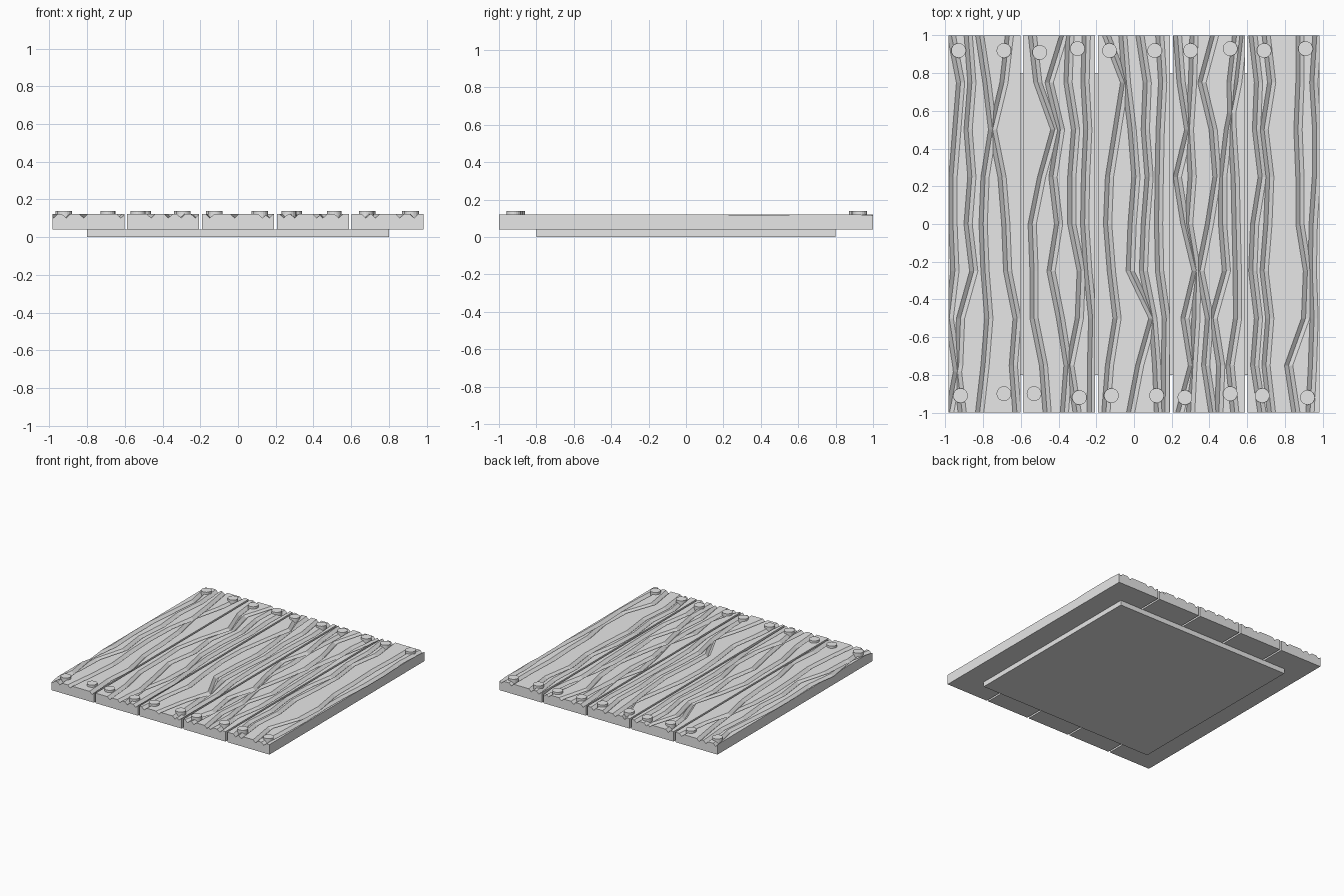
import bpy
import bmesh
import random
from mathutils import Matrix

random.seed(4)
cube = bpy.data.objects.get("Cube")
if cube:
    bpy.data.objects.remove(cube, do_unlink=True)

grey = bpy.data.materials.new("plain_grey")
grey.use_nodes = True
grey.diffuse_color = (0.8, 0.8, 0.8, 1)
grey.node_tree.nodes["Principled BSDF"].inputs["Base Color"].default_value = (0.8, 0.8, 0.8, 1)

PITCH, HALF_WIDTH = 0.397, 0.191
PLANK_BOTTOM, PLANK_TOP = 0.04, 0.122
GROOVE_HALF, GROOVE_DEPTH = 0.022, 0.02


def finish(name, bm):
    """Turn a bmesh into a named, coloured object."""
    bmesh.ops.recalc_face_normals(bm, faces=bm.faces)
    mesh = bpy.data.meshes.new(name)
    bm.to_mesh(mesh)
    bm.free()
    mesh.materials.append(grey)
    obj = bpy.data.objects.new(name, mesh)
    bpy.context.collection.objects.link(obj)
    return obj


def box(name, x, half_x, half_y, low, high):
    bm = bmesh.new()
    place = Matrix.Translation((x, 0, (low + high) / 2))
    size = Matrix.Diagonal((2 * half_x, 2 * half_y, high - low, 1))
    bmesh.ops.create_cube(bm, size=1, matrix=place @ size)
    return finish(name, bm)


def groove_cutter(path):
    """Sweep a V section along evenly spaced stations from back to front."""
    bm = bmesh.new()
    rings = []
    for i, x in enumerate(path):
        y = (1 - 2 * i / (len(path) - 1)) * (1.01 if i in (0, len(path) - 1) else 1)
        section = ((-2 * GROOVE_HALF, GROOVE_DEPTH), (0, -GROOVE_DEPTH), (2 * GROOVE_HALF, GROOVE_DEPTH))
        rings.append([bm.verts.new((x + dx, y, PLANK_TOP + dz)) for dx, dz in section])
    for a, b in zip(rings, rings[1:]):
        for k in range(3):
            n = (k + 1) % 3
            bm.faces.new((a[k], a[n], b[n], b[k]))
    bm.faces.new(rings[0])
    bm.faces.new(rings[-1])
    cutter = finish("groove_cutter", bm)
    cutter.hide_render = True
    return cutter


def wander(x):
    """A nearly straight grain line."""
    return [100 * x + random.uniform(-2.5, 2.5) for _ in range(9)]


# Grain lines of each plank, in hundredths, from back to front
grain = [
    [(-97, -92, -94, -96, -96, -95, -98, -94, -91),
     (-88, -86, -88, -86, -88, -85, -92, -93, -98),
     (-82, -78, -75, -79, -80, -79, -77, -79, -82),
     (-66, -69, -75, -70, -68, -67, -62, -64, -62)],
    [(-54, -51, -42, -49, -54, -53, -53, -48, -46),
     (-37, -45, -39, -43, -40, -44, -39, -35, -37),
     (-34, -35, -31, -33, -33, -28, -29, -34, -30),
     wander(-0.24)],
    [(-15, -5, -9, -13, -14, -12, -9, -13, -15),
     (-6, -4, -1, 1, -1, -2, 10, 3, -2),
     (3, 7, 6, 8, 6, 5, 10, 12, 13),
     wander(0.15)],
    [(23, 25, 29, 23, 27, 33, 27, 31, 24),
     (43, 36, 42, 44, 40, 35, 40, 38, 42),
     (58, 55, 50, 47, 47, 49, 42, 46, 45),
     wander(0.53), wander(0.31)],
    [(63, 66, 65, 68, 64, 63, 66, 64, 68),
     (70, 73, 69, 72, 71, 69, 72, 70, 73),
     (88, 88, 87, 88, 88, 92, 91, 82, 86),
     wander(0.95)],
]

# Backing board
box("backing_board", 0, 0.8, 0.8, 0, PLANK_BOTTOM)

# Planks with grain grooves cut into the top
for index, lines in enumerate(grain):
    plank = box(f"plank_{index + 1}", (index - 2) * PITCH, HALF_WIDTH, 1, PLANK_BOTTOM, PLANK_TOP)
    cutters = [groove_cutter([x / 100 for x in line]) for line in lines]
    for cutter in cutters:
        cut = plank.modifiers.new("groove", "BOOLEAN")
        cut.operation = "DIFFERENCE"
        cut.solver = "EXACT"
        cut.object = cutter
    bpy.context.view_layer.update()
    evaluated = plank.evaluated_get(bpy.context.evaluated_depsgraph_get())
    carved = bpy.data.meshes.new_from_object(evaluated)
    plank.modifiers.clear()
    plank.data = carved
    for cutter in cutters:
        bpy.data.objects.remove(cutter, do_unlink=True)

# Nail heads, two at each end of every plank
nails = {
    "back_nail": [(-0.93, 0.92), (-0.69, 0.92), (-0.5, 0.91), (-0.3, 0.93), (-0.13, 0.92),
                  (0.11, 0.92), (0.3, 0.92), (0.51, 0.93), (0.69, 0.92), (0.91, 0.93)],
    "front_nail": [(-0.92, -0.91), (-0.69, -0.9), (-0.53, -0.9), (-0.29, -0.92), (-0.12, -0.91),
                   (0.12, -0.91), (0.27, -0.92), (0.51, -0.9), (0.68, -0.91), (0.92, -0.92)],
}
for name, spots in nails.items():
    for number, (x, y) in enumerate(spots, 1):
        bm = bmesh.new()
        bmesh.ops.create_cone(bm, cap_ends=True, segments=20, radius1=0.039, radius2=0.039,
                              depth=0.04, matrix=Matrix.Translation((x, y, 0.12)))
        finish(f"{name}_{number}", bm)
